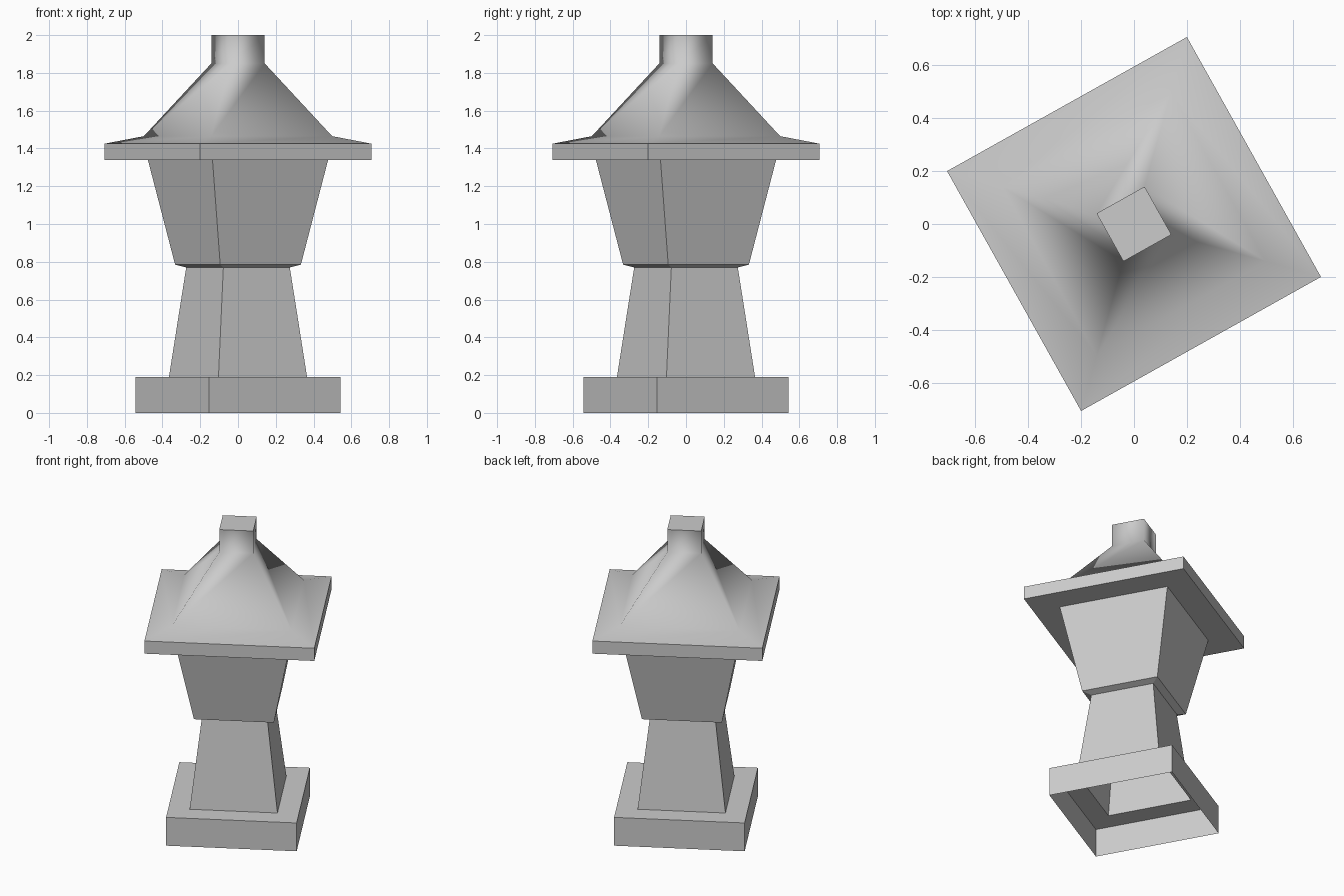
import bpy, bmesh, math

if "Cube" in bpy.data.objects:
    bpy.data.objects.remove(bpy.data.objects["Cube"])

TURN = math.radians(-15.8)   # the whole lantern is turned about z

stone = bpy.data.materials.new("grey stone")
stone.diffuse_color = (0.6, 0.6, 0.6, 1)
stone.use_nodes = True
stone.node_tree.nodes["Principled BSDF"].inputs["Base Color"].default_value = stone.diffuse_color


def square_shell(name, profile, cap=False, smooth=False):
    """Sweep a (corner radius, z) profile round four corners; open shell, optional top cap."""
    bm = bmesh.new()
    rings = [[bm.verts.new((r * math.cos(TURN + k * math.pi / 2),
                            r * math.sin(TURN + k * math.pi / 2), z))
              for k in range(4)] for r, z in profile]
    for a, b in zip(rings, rings[1:]):
        for k in range(4):
            n = (k + 1) % 4
            f = bm.faces.new((a[k], a[n], b[n], b[k]))
            f.smooth = smooth
    if cap:
        bm.faces.new(rings[-1])
    mesh = bpy.data.meshes.new(name)
    bm.to_mesh(mesh)
    bm.free()
    mesh.materials.append(stone)
    obj = bpy.data.objects.new(name, mesh)
    bpy.context.collection.objects.link(obj)
    return obj


# Plinth, open underneath, with a ledge running in to the pillar
square_shell("plinth", [(0.565, 0), (0.565, 0.19), (0.38, 0.19)])

# Tapered hollow pillar
square_shell("pillar", [(0.38, 0.19), (0.285, 0.77)])

# Flared lamp box with its narrow underside
square_shell("lamp_box", [(0.285, 0.77), (0.346, 0.785), (0.496, 1.34)])

# Roof slab: underside and edge
square_shell("roof_slab", [(0.496, 1.34), (0.735, 1.34), (0.735, 1.425)])

# Smooth shaded roof with a square neck and flat top
square_shell("roof", [(0.735, 1.425), (0.518, 1.465), (0.147, 1.85), (0.147, 2.0)],
             cap=True, smooth=True)
